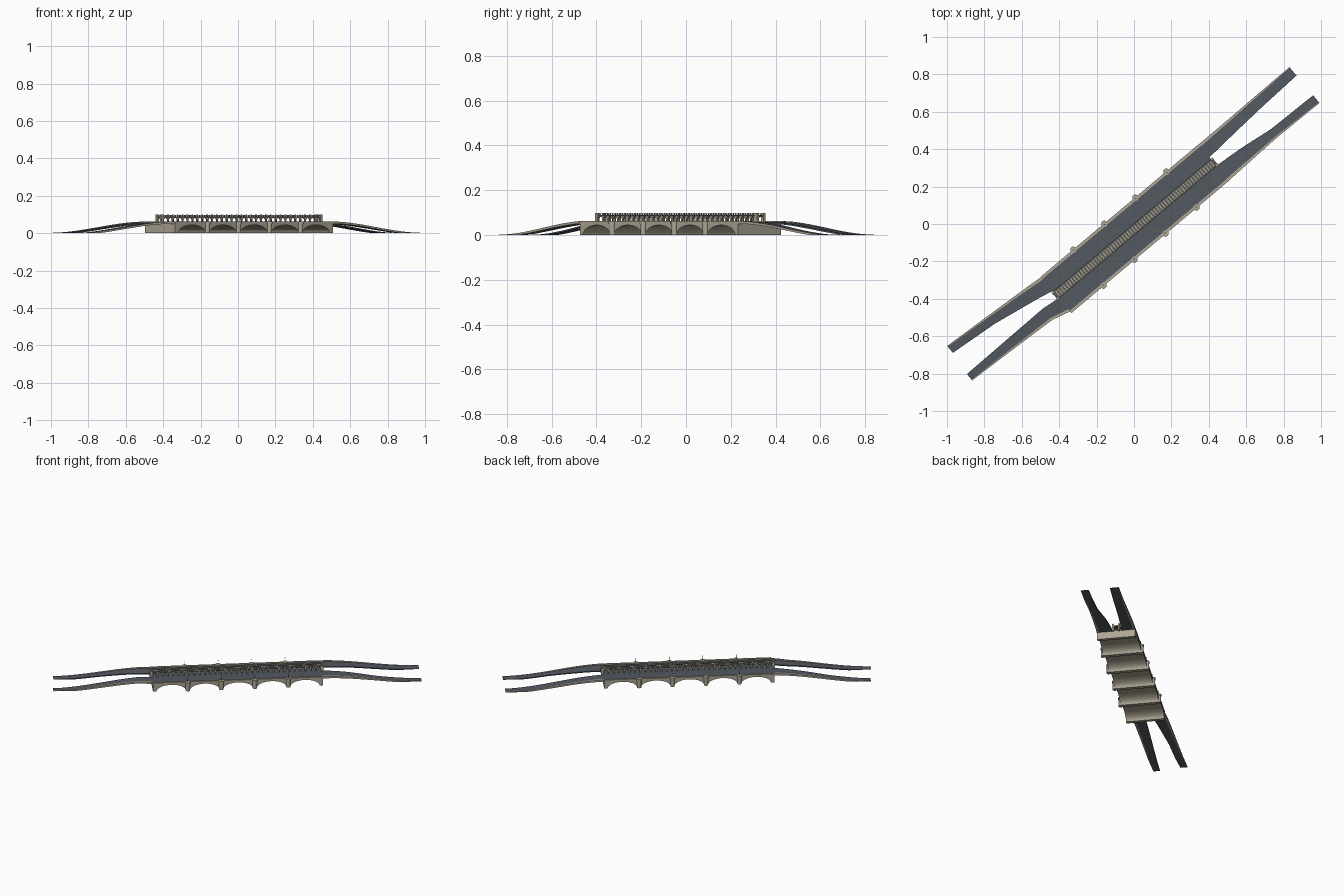
import bpy, bmesh, math
from mathutils import Matrix

if "Cube" in bpy.data.objects:
    bpy.data.objects.remove(bpy.data.objects["Cube"])

# Local frame: x along the bridge, y across it; placed on the diagonal by M
M = Matrix.Translation((0.005, -0.025, 0)) @ Matrix.Rotation(math.radians(40), 4, 'Z')


def material(name, rgb):
    m = bpy.data.materials.new(name)
    m.diffuse_color = (*rgb, 1)
    m.use_nodes = True
    m.node_tree.nodes["Principled BSDF"].inputs["Base Color"].default_value = m.diffuse_color
    return m


STONE = material("stone", (0.42, 0.38, 0.30))
ROAD = material("asphalt", (0.085, 0.10, 0.12))
DARK = material("dark_metal", (0.10, 0.10, 0.09))


def finish(name, bm, mat, smooth=False):
    bmesh.ops.recalc_face_normals(bm, faces=bm.faces)
    me = bpy.data.meshes.new(name)
    bm.to_mesh(me)
    bm.free()
    me.materials.append(mat)
    ob = bpy.data.objects.new(name, me)
    bpy.context.collection.objects.link(ob)
    ob.matrix_world = M
    if smooth:
        bpy.ops.object.select_all(action='DESELECT')
        ob.select_set(True)
        bpy.context.view_layer.objects.active = ob
        bpy.ops.object.shade_smooth_by_angle(angle=math.radians(35))
    return ob


def box(bm, x0, x1, y0, y1, z0, z1):
    mat = Matrix.Translation(((x0 + x1) / 2, (y0 + y1) / 2, (z0 + z1) / 2)) @ \
        Matrix.Diagonal((abs(x1 - x0), abs(y1 - y0), abs(z1 - z0), 1))
    bmesh.ops.create_cube(bm, size=1, matrix=mat)


def cyl(bm, x, y, z0, z1, r0, r1, n):
    bmesh.ops.create_cone(bm, cap_ends=True, segments=n, radius1=r0, radius2=r1, depth=z1 - z0,
                          matrix=Matrix.Translation((x, y, (z0 + z1) / 2)))


def prism(bm, profile, y0, y1):
    face = bm.faces.new([bm.verts.new((x, y0, z)) for x, z in profile])
    ext = bmesh.ops.extrude_face_region(bm, geom=[face])
    bmesh.ops.translate(bm, verts=[v for v in ext['geom'] if isinstance(v, bmesh.types.BMVert)],
                        vec=(0, y1 - y0, 0))


def arcade(half_len, top, pitch, count, half_w, base, rise, steps):
    """Wall outline with a row of elliptical openings cut from its foot."""
    pts = [(half_len, base), (half_len, top), (-half_len, top), (-half_len, base)]
    for i in range(count):
        c = (i - (count - 1) / 2) * pitch
        for k in range(steps + 1):
            a = math.pi * (1 - k / steps)
            pts.append((c + half_w * math.cos(a), base + rise * math.sin(a)))
    return pts


L, W, PITCH = 0.55, 0.125, 0.2164

# Main arched body
bm = bmesh.new()
prism(bm, arcade(L, 0.054, PITCH, 5, 0.095, 0, 0.044, 20), -W, W)
finish("arched_body", bm, STONE, True)

# Rounded cutwaters on each pier
bm = bmesh.new()
for i in range(4):
    for s in (-1, 1):
        x = (i - 1.5) * PITCH
        cyl(bm, x, s * W, 0, 0.050, 0.014, 0.014, 16)
        cyl(bm, x, s * W, 0.050, 0.062, 0.017, 0.017, 16)
finish("cutwaters", bm, STONE, True)

# Cornice and parapets
bm = bmesh.new()
for s in (-1, 1):
    box(bm, -L, L, s * 0.112, s * 0.127, 0.049, 0.062)
finish("parapets", bm, STONE)

# Roadway on the bridge
bm = bmesh.new()
box(bm, -L, L, -0.113, 0.113, 0.053, 0.057)
finish("roadway", bm, ROAD)

# Curved approach ramps: stations are (along, inner edge, outer edge)
RAMPS = {
    "ramp_ne_left": [(0.55, 0.036, 0.126), (0.75, 0.05, 0.127), (0.95, 0.062, 0.129), (1.188, 0.072, 0.131)],
    "ramp_ne_right": [(0.55, -0.022, -0.126), (0.72, -0.036, -0.12), (0.9, -0.06, -0.115), (1.188, -0.066, -0.119)],
    "ramp_sw_left": [(-0.55, 0.028, 0.124), (-0.635, 0.046, 0.131), (-0.9, 0.092, 0.148), (-1.172, 0.117, 0.165)],
    "ramp_sw_right": [(-0.55, -0.022, -0.116), (-0.65, -0.011, -0.09), (-0.9, -0.014, -0.076), (-1.188, -0.018, -0.062)],
}


def ramp_z(x):
    u = min(max((abs(x) - 0.55) / 0.625, 0), 1)
    return 0.057 * (1 - u * u * (3 - 2 * u))


def sample(stations, n=32):
    out = []
    x0, x1 = stations[0][0], stations[-1][0]
    for i in range(n + 1):
        x = x0 + (x1 - x0) * i / n
        for a, b in zip(stations, stations[1:]):
            if abs(x) <= abs(b[0]) + 1e-6:
                break
        f = (x - a[0]) / (b[0] - a[0])
        out.append((x, a[1] + f * (b[1] - a[1]), a[2] + f * (b[2] - a[2]), i / n))
    return out


def ribbon(name, rows, mat):
    """Closed strip from rows of (x, y0, y1, z_bottom, z_top)."""
    bm = bmesh.new()
    rings = [[bm.verts.new(p) for p in ((x, a, lo), (x, b, lo), (x, b, hi), (x, a, hi))]
             for x, a, b, lo, hi in rows]
    for r, q in zip(rings, rings[1:]):
        for k in range(4):
            bm.faces.new((r[k], r[(k + 1) % 4], q[(k + 1) % 4], q[k]))
    bm.faces.new(rings[0])
    bm.faces.new(rings[-1])
    finish(name, bm, mat, True)


for name, st in RAMPS.items():
    road, kerb = [], []
    for x, yi, yo, f in sample(st):
        z = ramp_z(x)
        sg = 1 if yo > yi else -1
        w = 0.012 * (1 - f) + 0.004
        road.append((x, yi, yo - sg * 0.002, max(z - 0.006, 0), z + 0.001))
        kerb.append((x, yo - sg * w, yo, max(z - 0.007, 0), z + 0.002 + 0.003 * (1 - f)))
    ribbon(name, road, ROAD)
    ribbon(name + "_kerb", kerb, STONE)

# Central viaduct: two rows of small arches carrying a raised track
N, P, V = 32, 0.0342, 0.56
bm = bmesh.new()
for s in (-1, 1):
    prism(bm, arcade(V - 0.005, 0.086, P, N, 0.0125, 0.073, 0.009, 6), s * 0.016, s * 0.023)
    for i in range(N + 1):
        x = (i - N / 2) * P
        box(bm, x - 0.0042, x + 0.0042, s * 0.0165, s * 0.0225, 0.056, 0.0735)
    for x in (-V + 0.006, V - 0.006):
        box(bm, x - 0.008, x + 0.008, s * 0.013, s * 0.026, 0.048, 0.099)
finish("viaduct_arcade", bm, STONE)

# Viaduct deck
bm = bmesh.new()
box(bm, -V, V, -0.024, 0.024, 0.083, 0.087)
finish("viaduct_deck", bm, DARK)

# Viaduct balustrades
bm = bmesh.new()
for s in (-1, 1):
    box(bm, -V, V, s * 0.021, s * 0.025, 0.094, 0.097)
    for i in range(N * 2 + 1):
        x = (i - N) * P / 2
        box(bm, x - 0.003, x + 0.003, s * 0.0215, s * 0.0245, 0.086, 0.0945 if i % 2 else 0.099)
finish("viaduct_balustrades", bm, STONE)

# Track ties and rails
bm = bmesh.new()
for i in range(N * 2):
    x = (i + 0.5 - N) * P / 2
    box(bm, x - 0.004, x + 0.004, -0.018, 0.018, 0.0865, 0.0885)
finish("track_ties", bm, STONE)
bm = bmesh.new()
for y in (-0.015, -0.006, 0.006, 0.015):
    box(bm, -V, V, y - 0.0008, y + 0.0008, 0.088, 0.090)
finish("track_rails", bm, DARK)

# Lamp posts above the piers
bm = bmesh.new()
for i in range(4):
    for s in (-1, 1):
        x, y = (i - 1.5) * PITCH, s * 0.121
        cyl(bm, x, y, 0.060, 0.088, 0.0015, 0.001, 6)
        cyl(bm, x, y, 0.087, 0.092, 0.0015, 0.0028, 6)
finish("lamp_posts", bm, DARK)
